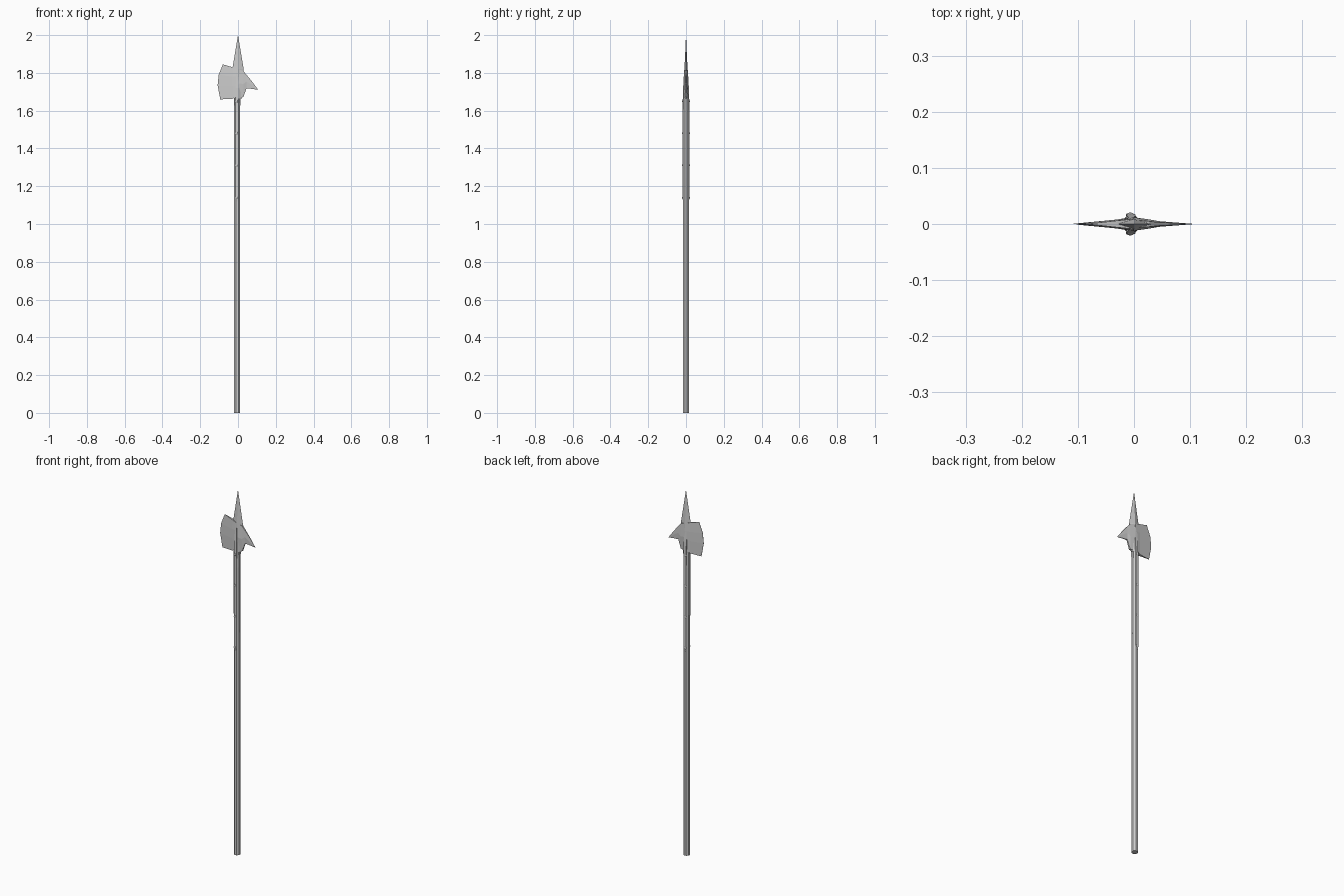
import bpy, bmesh, math
from mathutils import Matrix

if "Cube" in bpy.data.objects:
    bpy.data.objects.remove(bpy.data.objects["Cube"])

CX = -0.005  # shaft axis


def finish(name, bm):
    bmesh.ops.recalc_face_normals(bm, faces=bm.faces)
    me = bpy.data.meshes.new(name)
    bm.to_mesh(me)
    bm.free()
    ob = bpy.data.objects.new(name, me)
    bpy.context.collection.objects.link(ob)
    return ob


def loft(name, rings):
    """Skin a list of equal-length point rings and cap both ends."""
    bm = bmesh.new()
    vs = [[bm.verts.new(p) for p in r] for r in rings]
    n = len(rings[0])
    for a, b in zip(vs, vs[1:]):
        for i in range(n):
            j = (i + 1) % n
            bm.faces.new((a[i], a[j], b[j], b[i]))
    bm.faces.new(vs[0])
    bm.faces.new(vs[-1])
    bmesh.ops.remove_doubles(bm, verts=bm.verts, dist=1e-5)
    return finish(name, bm)


def octagon(r, ry, z):
    return [(CX + r * math.cos(a), ry * math.sin(a), z)
            for a in (math.pi / 8 + k * math.pi / 4 for k in range(8))]


def rhomb(cx, w, t, z):
    return [(cx - w, 0, z), (cx, -t, z), (cx + w, 0, z), (cx, t, z)]


# octagonal wooden shaft, its top narrowed inside the head
loft("shaft", [octagon(0.0172, 0.0172, 0), octagon(0.0172, 0.0172, 1.58),
               octagon(0.015, 0.014, 1.68), octagon(0.009, 0.006, 1.79)])

# spike running down into the socket
loft("spike", [rhomb(0, 0.022, 0.014, 1.665), rhomb(0, 0.03, 0.013, 1.72),
               rhomb(0, 0.03, 0.0085, 1.82), rhomb(0, 0.015, 0.004, 1.91),
               rhomb(0, 0.0003, 0.0002, 2.0)])


def wedge_section(pts):
    """Ring from front column, edge-side thickness t at each (x, z, t)."""
    front = [(x, -t, z) for x, z, t in pts]
    back = [(x, t, z) for x, z, t in reversed(pts)]
    return front + back


# axe blade thinning to a curved cutting edge
loft("axe_blade", [
    wedge_section([(0.0, 1.82, 0.009), (0.0, 1.78, 0.012), (0.0, 1.73, 0.013), (0.0, 1.68, 0.013)]),
    wedge_section([(-0.03, 1.83, 0.006), (-0.03, 1.78, 0.008), (-0.03, 1.73, 0.008), (-0.03, 1.662, 0.007)]),
    wedge_section([(-0.08, 1.845, 0.0005), (-0.102, 1.79, 0.0005), (-0.108, 1.735, 0.0005), (-0.094, 1.66, 0.0005)])])

# rear beak curving down to a point
loft("beak", [wedge_section([(x, zt, t * 0.6), (x, (zt + zb) / 2, t), (x, zb, t * 0.6)])
              for x, zt, zb, t in ((0.0, 1.82, 1.67, 0.012), (0.028, 1.81, 1.672, 0.008),
                                   (0.045, 1.79, 1.718, 0.005), (0.07, 1.76, 1.716, 0.003),
                                   (0.105, 1.713, 1.711, 0.0003))])

# front and back langets
for s, side in ((-1, "front"), (1, "back")):
    def strip(w, y0, y1, z):
        return [(CX - w, s * y0, z), (CX + w, s * y0, z), (CX + w, s * y1, z), (CX - w, s * y1, z)]
    loft(side + "_langet", [strip(0.005, 0.012, 0.0165, 1.12), strip(0.007, 0.012, 0.0178, 1.14),
                            strip(0.007, 0.012, 0.0178, 1.64), strip(0.008, 0.008, 0.0155, 1.72),
                            strip(0.003, 0.004, 0.009, 1.81)])
    # domed rivets
    for k, z in enumerate((1.14, 1.31, 1.48, 1.65)):
        bm = bmesh.new()
        bmesh.ops.create_uvsphere(bm, u_segments=10, v_segments=6, radius=1)
        bm.transform(Matrix.Translation((CX - 0.002, s * 0.016, z))
                     @ Matrix.Diagonal((0.0075, 0.0045, 0.0075, 1)))
        finish(f"{side}_rivet_{k + 1}", bm)

# thin side langets
for s, side, low in ((-1, "left", 1.26), (1, "right", 1.18)):
    def strip(w, z, x1=0.0168):
        return [(CX + s * 0.01, -w, z), (CX + s * x1, -w, z), (CX + s * x1, w, z), (CX + s * 0.01, w, z)]
    loft(side + "_langet", [strip(0.002, low, 0.0158), strip(0.006, low + 0.06),
                            strip(0.006, 1.62), strip(0.007, 1.7, 0.018)])
